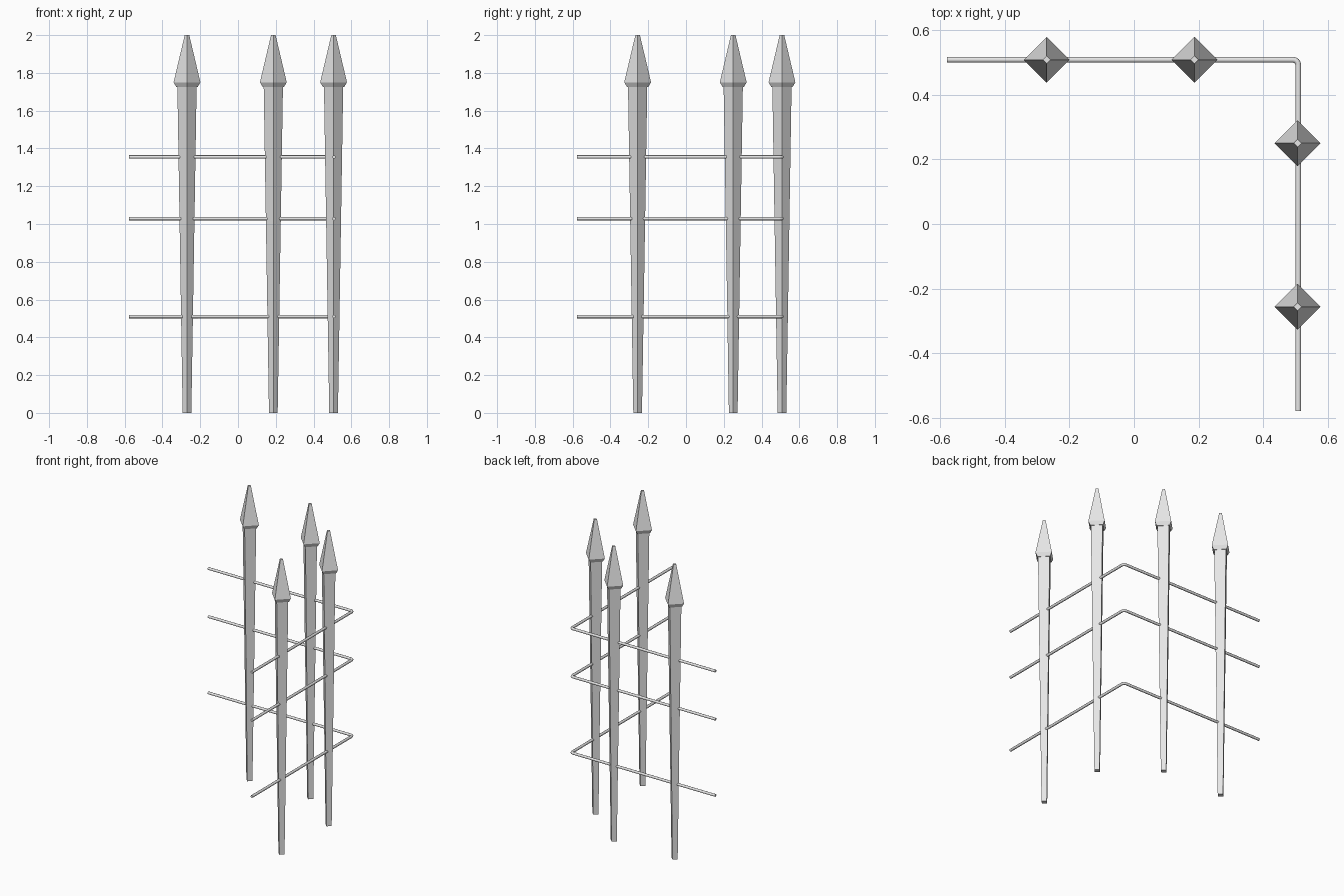
import bpy, bmesh, math

cube = bpy.data.objects.get("Cube")
if cube:
    bpy.data.objects.remove(cube, do_unlink=True)

# Single metal colour
metal = bpy.data.materials.new("light_grey_metal")
metal.use_nodes = True
GREY = (0.8, 0.8, 0.8, 1.0)
metal.diffuse_color = GREY
metal.node_tree.nodes["Principled BSDF"].inputs["Base Color"].default_value = GREY


def diamond_loft(name, x, y, profile):
    """Closed four-sided loft through (radius, height) pairs, corners on the axes."""
    bm = bmesh.new()
    rings = []
    for r, z in profile:
        rings.append([bm.verts.new((r * math.cos(i * math.pi / 2),
                                    r * math.sin(i * math.pi / 2), z)) for i in range(4)])
    for low, high in zip(rings, rings[1:]):
        for i in range(4):
            j = (i + 1) % 4
            bm.faces.new((low[i], low[j], high[j], high[i]))
    bm.faces.new(rings[0][::-1])
    bm.faces.new(rings[-1])
    mesh = bpy.data.meshes.new(name)
    bm.to_mesh(mesh)
    bm.free()
    mesh.materials.append(metal)
    obj = bpy.data.objects.new(name, mesh)
    obj.location = (x, y, 0)
    bpy.context.collection.objects.link(obj)
    return obj


def rail(name, z, corner=0.508, end=-0.578, bend=0.016, radius=0.009):
    """Thin round bar running along the back, round the corner and down the left side."""
    path = [(end, corner)]
    for i in range(5):
        a = math.pi / 2 * (1 - i / 4)
        path.append((corner - bend + bend * math.cos(a), corner - bend + bend * math.sin(a)))
    path.append((corner, end))
    curve = bpy.data.curves.new(name, "CURVE")
    curve.dimensions = "3D"
    curve.bevel_depth = radius
    curve.bevel_resolution = 2
    curve.use_fill_caps = True
    spline = curve.splines.new("POLY")
    spline.points.add(len(path) - 1)
    for point, (x, y) in zip(spline.points, path):
        point.co = (x, y, z, 1)
    curve.materials.append(metal)
    obj = bpy.data.objects.new(name, curve)
    bpy.context.collection.objects.link(obj)


# Tapered posts with spear heads: two along the back, two along the left side
POSTS = [(-0.27, 0.508), (0.187, 0.508), (0.506, 0.25), (0.506, -0.256)]
for n, (x, y) in enumerate(POSTS, 1):
    diamond_loft(f"post_{n}", x, y, [(0.023, 0), (0.051, 1.735)])
    diamond_loft(f"spear_head_{n}", x, y, [(0.056, 1.725), (0.071, 1.75), (0.012, 2.0)])

# Bent horizontal rails
for label, z in (("lower", 0.51), ("middle", 1.028), ("upper", 1.355)):
    rail(f"{label}_rail", z)
